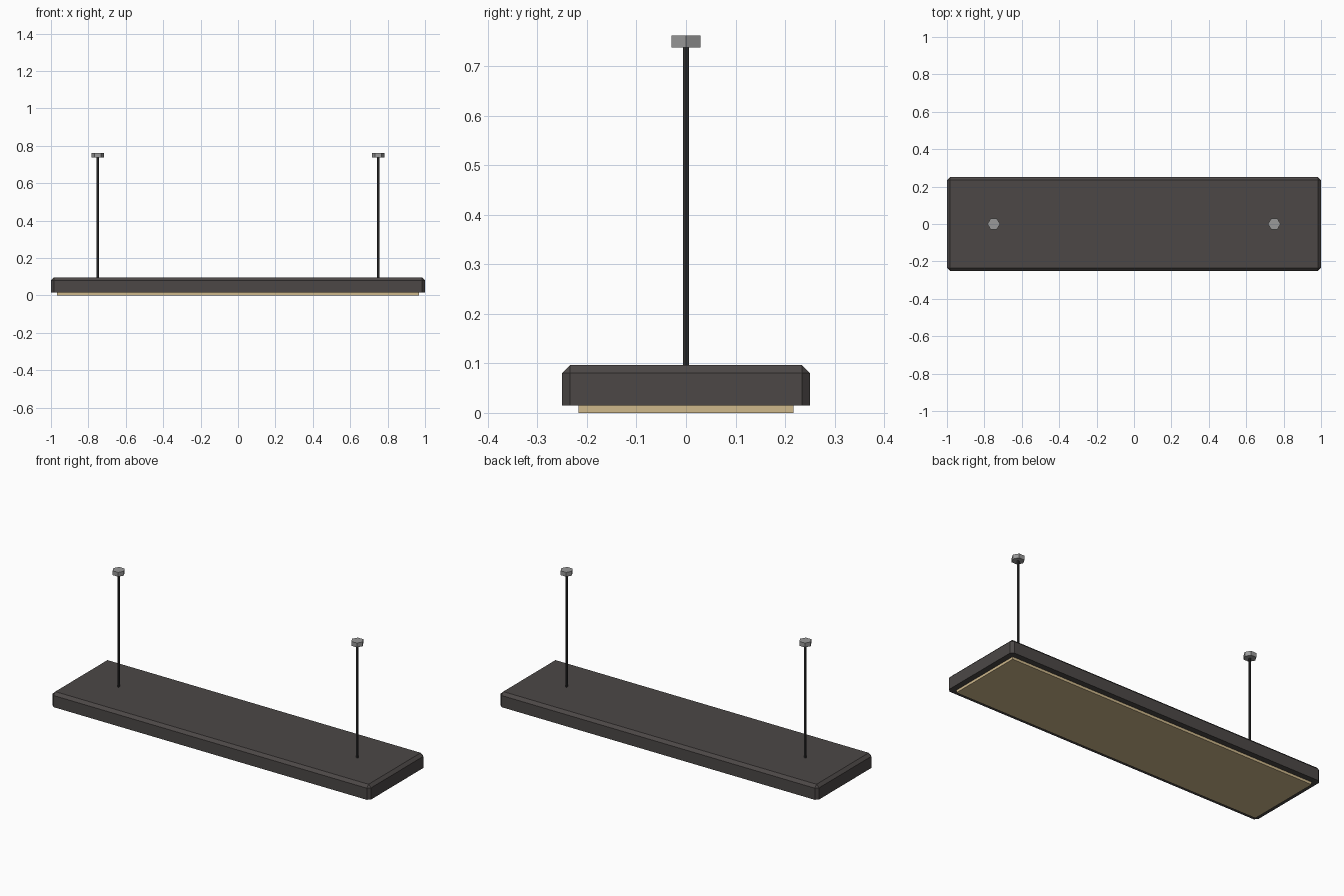
import bpy, bmesh
from mathutils import Matrix

if "Cube" in bpy.data.objects:
    bpy.data.objects.remove(bpy.data.objects["Cube"])


def material(name, rgb):
    m = bpy.data.materials.new(name)
    m.diffuse_color = (*rgb, 1)
    m.use_nodes = True
    m.node_tree.nodes["Principled BSDF"].inputs["Base Color"].default_value = m.diffuse_color
    return m


HOUSING = material("dark warm grey", (0.072, 0.064, 0.062))
DIFFUSER = material("warm tan", (0.62, 0.48, 0.26))
CABLE = material("charcoal", (0.03, 0.03, 0.03))
MOUNT = material("mid grey", (0.32, 0.32, 0.32))


def finish(bm, name, mat):
    mesh = bpy.data.meshes.new(name)
    bm.to_mesh(mesh)
    bm.free()
    mesh.materials.append(mat)
    ob = bpy.data.objects.new(name, mesh)
    bpy.context.collection.objects.link(ob)


def box(name, mat, sx, sy, z0, z1, chamfer=0):
    bm = bmesh.new()
    bmesh.ops.create_cube(bm, size=1, matrix=Matrix.Translation((0, 0, (z0 + z1) / 2))
                          @ Matrix.Diagonal((sx, sy, z1 - z0, 1)))
    if chamfer:
        # chamfer every edge except the flat underside's rim
        edges = [e for e in bm.edges if max(v.co.z for v in e.verts) > z0 + 0.01]
        bmesh.ops.bevel(bm, geom=edges, offset=chamfer, segments=1, affect='EDGES')
    finish(bm, name, mat)


def hex_prism(name, mat, x, r, z0, z1):
    bm = bmesh.new()
    bmesh.ops.create_cone(bm, cap_ends=True, segments=6, radius1=r, radius2=r, depth=z1 - z0,
                          matrix=Matrix.Translation((x, 0, (z0 + z1) / 2))
                          @ Matrix.Rotation(1.5707963, 4, 'Z'))
    finish(bm, name, mat)


# lamp housing and the light panel below it
box("housing", HOUSING, 2.0, 0.5, 0.0145, 0.0965, 0.016)
box("light_panel", DIFFUSER, 1.934, 0.434, 0.0, 0.02)

# hanging rods with ceiling mounts
for side, x in (("left", -0.75), ("right", 0.75)):
    hex_prism(side + "_rod", CABLE, x, 0.0065, 0.09, 0.745)
    hex_prism(side + "_ceiling_mount", MOUNT, x, 0.0335, 0.7375, 0.762)
